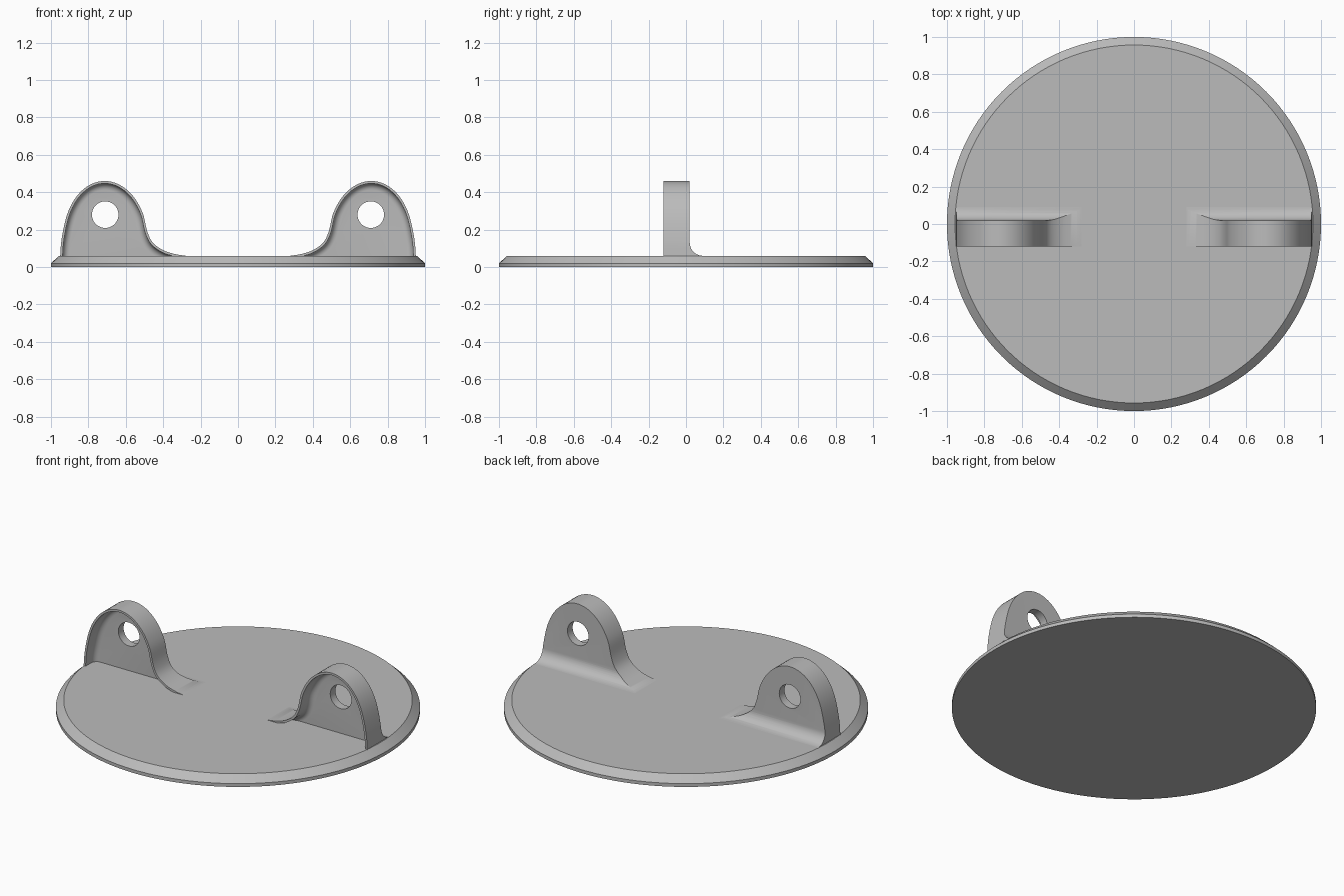
import bpy, bmesh, math
from mathutils import Vector

if "Cube" in bpy.data.objects:
    bpy.data.objects.remove(bpy.data.objects["Cube"])

grey = bpy.data.materials.new("light grey")
grey.diffuse_color = (0.5, 0.5, 0.5, 1)
grey.use_nodes = True
grey.node_tree.nodes["Principled BSDF"].inputs["Base Color"].default_value = grey.diffuse_color


def loft(name, rings):
    """Closed solid through rings with equal point counts."""
    bm = bmesh.new()
    loops = [[bm.verts.new(p) for p in r] for r in rings]
    n = len(loops[0])
    for a, b in zip(loops, loops[1:]):
        for i in range(n):
            bm.faces.new((a[i], a[(i + 1) % n], b[(i + 1) % n], b[i]))
    bm.faces.new(loops[0][::-1])
    bm.faces.new(loops[-1])
    bmesh.ops.recalc_face_normals(bm, faces=bm.faces)
    mesh = bpy.data.meshes.new(name)
    bm.to_mesh(mesh)
    bm.free()
    mesh.materials.append(grey)
    ob = bpy.data.objects.new(name, mesh)
    bpy.context.collection.objects.link(ob)
    return ob


def select(ob):
    bpy.ops.object.select_all(action='DESELECT')
    ob.select_set(True)
    bpy.context.view_layer.objects.active = ob


def cut(ob, tool, op):
    m = ob.modifiers.new("cut", 'BOOLEAN')
    m.operation, m.object, m.solver = op, tool, 'EXACT'
    select(ob)
    bpy.ops.object.modifier_apply(modifier=m.name)
    bpy.data.objects.remove(tool)


def smooth(ob):
    select(ob)
    bpy.ops.object.shade_smooth_by_angle(angle=math.radians(30))


def spline(pts, steps=5):
    """Catmull-Rom curve through 2D points."""
    p = [Vector(q) for q in pts]
    p = [2 * p[0] - p[1]] + p + [2 * p[-1] - p[-2]]
    out = []
    for a, b, c, d in zip(p, p[1:], p[2:], p[3:]):
        for k in range(steps):
            t = k / steps
            out.append(0.5 * (2 * b + (c - a) * t + (2 * a - 5 * b + 4 * c - d) * t * t
                              + (3 * b - a - 3 * c + d) * t ** 3))
    return out + [p[-2]]


def circle(r, n, f):
    return [f(r * math.cos(2 * math.pi * i / n), r * math.sin(2 * math.pi * i / n)) for i in range(n)]


# Round base plate with a chamfered rim
plate = loft("base_plate", [circle(r, 128, lambda x, y, z=z: (x, y, z))
                            for r, z in ((1, 0), (1, 0.02), (0.957, 0.06))])
smooth(plate)

# Lug outline: rounded arch that flares onto the plate on its inner side
arch = spline([(0.952, 0.04), (0.943, 0.15), (0.914, 0.28), (0.865, 0.375), (0.795, 0.438),
               (0.712, 0.46), (0.63, 0.438), (0.56, 0.378), (0.51, 0.29), (0.485, 0.19),
               (0.455, 0.13), (0.40, 0.09), (0.34, 0.07), (0.28, 0.06)])
outline = arch + [Vector((0.28, 0.04))]
lug = loft("lug", [[(p.x, y, p.y) for p in outline] for y in (-0.12, 0.12)])

# Side section: upright wall with a fillet running down to the plate at the back
fillet = [(0.09 - 0.07 * math.cos(a), 0.13 - 0.07 * math.sin(a))
          for a in [math.pi / 2 * k / 10 for k in range(11)]]
side = [(-0.2, 0.0), (-0.2, 0.6), (0.02, 0.6)] + fillet + [(0.09, 0.0)]
cut(lug, loft("side_section", [[(x, y, z) for y, z in side] for x in (0.1, 1.1)]), 'INTERSECT')


def inset(d):
    """Arch moved inward by d, closed below the plate surface."""
    pts = []
    for i, p in enumerate(arch):
        t = (arch[min(i + 1, len(arch) - 1)] - arch[max(i - 1, 0)]).normalized()
        q = p + d * Vector((-t.y, t.x))
        pts.append(Vector((q.x, max(q.y, 0.03 + 0.0001 * i))))
    return pts + [Vector((pts[-1].x, 0.02)), Vector((pts[0].x, 0.02))]


# Front recess, rounded where the rim meets the web
r = 0.035
layers = [(-0.2, 0.013), (-0.03 - r, 0.013)]
layers += [(-0.03 - r + r * math.sin(a), 0.013 + r - r * math.cos(a))
           for a in [math.pi / 2 * k / 6 for k in range(1, 7)]]
cut(lug, loft("recess", [[(p.x, y, p.y) for p in inset(d)] for y, d in layers]), 'DIFFERENCE')

# Pin hole
cut(lug, loft("hole", [circle(0.071, 40, lambda x, z, y=y: (0.71 + x, y, 0.28 + z))
                       for y in (-0.3, 0.3)]), 'DIFFERENCE')
smooth(lug)

# Matching lug on the other side
m = lug.modifiers.new("mirror", 'MIRROR')
m.use_axis = (True, False, False)
m.use_mirror_merge = False
